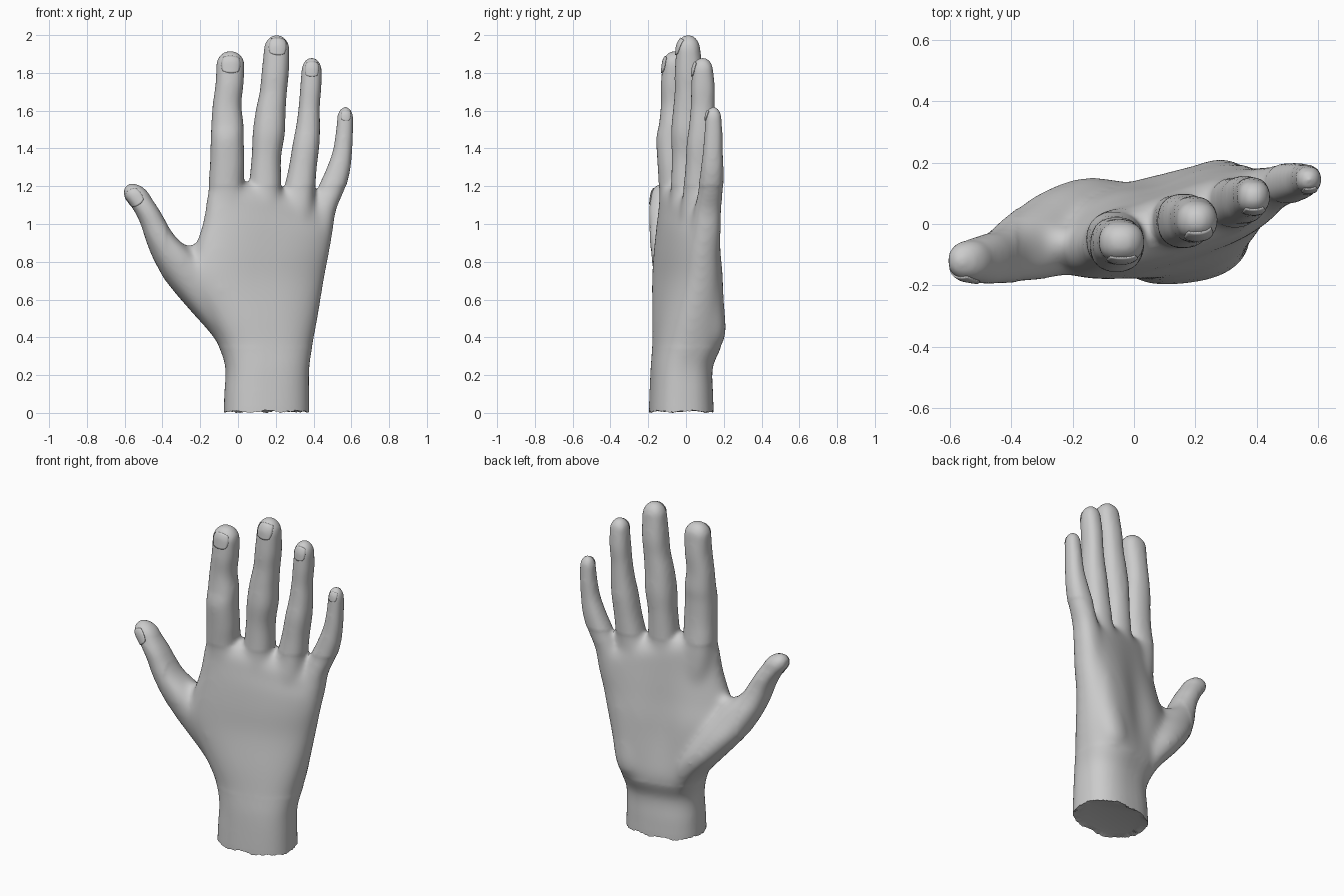
import bpy, bmesh, math, random
from mathutils import Vector
from mathutils.bvhtree import BVHTree

if "Cube" in bpy.data.objects:
    bpy.data.objects.remove(bpy.data.objects["Cube"])

random.seed(4)


def material(name, rgb):
    m = bpy.data.materials.new(name)
    m.diffuse_color = (*rgb, 1)
    m.use_nodes = True
    m.node_tree.nodes["Principled BSDF"].inputs["Base Color"].default_value = m.diffuse_color
    return m


grey = material("plain grey", (0.6, 0.6, 0.6))


def spline(secs, steps=5):
    """Catmull-Rom interpolation between cross-sections."""
    out = []
    for i in range(len(secs) - 1):
        p0, p1, p2 = secs[max(i - 1, 0)], secs[i], secs[i + 1]
        p3 = secs[min(i + 2, len(secs) - 1)]
        for s in range(steps):
            t = s / steps
            out.append([b + 0.5 * t * (c - a + t * (2*a - 5*b + 4*c - d + t * (3*(b - c) + d - a)))
                        for a, b, c, d in zip(p0, p1, p2, p3)])
    return out + [list(secs[-1])]


def loft(bm, secs, tip=0.0, lean=0.0, power=2.3, sides=40):
    """Sections are (x, y, z, half width, half depth, turn, slope)."""
    secs = spline([tuple(s) + (0,) * (7 - len(s)) for s in secs])
    last = secs[-1]
    for k in range(1, 7):                       # rounded end cap
        f = k / 6.5 * math.pi / 2
        secs.append([last[0] + lean * math.sin(f), last[1], last[2] + tip * math.sin(f),
                     last[3] * math.cos(f), last[4] * math.cos(f), last[5], last[6]])
    rings = []
    for x, y, z, a, b, turn, slope in secs:
        ring = []
        for i in range(sides):
            th = 2 * math.pi * i / sides
            c, s = math.cos(th), math.sin(th)
            u = a * math.copysign(abs(c) ** (2 / power), c)
            v = b * math.copysign(abs(s) ** (2 / power), s)
            dx = u * math.cos(turn) - v * math.sin(turn)
            dy = u * math.sin(turn) + v * math.cos(turn)
            ring.append(bm.verts.new((x + dx, y + dy, z + slope * dx)))
        rings.append(ring)
    for r, q in zip(rings, rings[1:]):
        for i in range(sides):
            j = (i + 1) % sides
            bm.faces.new((r[i], r[j], q[j], q[i]))
    bm.faces.new(rings[0][::-1])
    bm.faces.new(rings[-1])


bm = bmesh.new()
# wrist and palm
loft(bm, [(.15, -.025, -.08, .229, .172, .12), (.152, -.025, .1, .224, .165, .12),
          (.155, -.022, .24, .222, .16, .15), (.145, .005, .36, .25, .175, .2),
          (.125, .008, .5, .3, .168, .25), (.095, .006, .7, .37, .147, .28),
          (.125, .006, .85, .372, .13, .3), (.158, .012, .98, .358, .114, .32, -.1),
          (.17, .018, 1.07, .35, .1, .33, -.25)], tip=.13, power=2.5)
# heel of the palm below the little finger
loft(bm, [(.26, .07, .29, .05, .06), (.27, .085, .4, .1, .125), (.3, .088, .58, .11, .115),
          (.34, .092, .78, .1, .1), (.39, .1, .95, .07, .07)], tip=.1)
# thumb with its fleshy base
loft(bm, [(0, .01, .3, .06, .1), (-.055, .015, .42, .09, .13), (-.15, .01, .55, .11, .145),
          (-.24, -.022, .68, .13, .14), (-.305, -.055, .78, .125, .125),
          (-.36, -.078, .86, .108, .11), (-.41, -.097, .93, .083, .095),
          (-.445, -.108, 1.0, .071, .085), (-.482, -.115, 1.07, .068, .08),
          (-.53, -.12, 1.14, .07, .068)], tip=.075, lean=-.03)
# web between thumb and index finger
loft(bm, [(-.2, -.05, .65, .1, .09), (-.24, -.06, .78, .1, .075), (-.25, -.06, .84, .085, .05)], tip=.05)
# index finger
loft(bm, [(.0, -.03, .8, .1, .08), (-.045, -.045, 1.02, .1, .096), (-.062, -.05, 1.18, .094, .093),
          (-.057, -.062, 1.32, .091, .089), (-.057, -.068, 1.45, .087, .089),
          (-.056, -.06, 1.53, .085, .083), (-.058, -.058, 1.63, .076, .075),
          (-.045, -.058, 1.74, .074, .075), (-.04, -.058, 1.84, .075, .067)], tip=.077)
# middle finger
loft(bm, [(.11, .0, .8, .08, .08), (.13, .004, 1.02, .095, .096), (.143, .008, 1.2, .086, .088),
          (.15, .01, 1.35, .078, .085), (.163, .01, 1.48, .085, .089), (.173, .012, 1.6, .079, .081),
          (.187, .015, 1.7, .072, .075), (.197, .015, 1.8, .072, .075),
          (.205, .012, 1.92, .068, .064)], tip=.082)
# ring finger
loft(bm, [(.25, .045, .8, .07, .075), (.3, .058, 1.02, .092, .092), (.325, .068, 1.18, .083, .083),
          (.343, .075, 1.3, .074, .078), (.36, .08, 1.42, .071, .077), (.371, .085, 1.52, .063, .069),
          (.377, .088, 1.62, .056, .063), (.385, .09, 1.72, .056, .063),
          (.39, .088, 1.81, .054, .056)], tip=.072)
# little finger
loft(bm, [(.38, .09, .75, .07, .08), (.425, .105, .95, .075, .08), (.448, .115, 1.07, .072, .074),
          (.492, .13, 1.18, .074, .067), (.528, .138, 1.28, .065, .061), (.552, .142, 1.38, .052, .053),
          (.563, .145, 1.48, .046, .048), (.568, .145, 1.56, .043, .043)], tip=.062)

me = bpy.data.meshes.new("hand")
bm.to_mesh(me)
bm.free()
hand = bpy.data.objects.new("hand", me)
bpy.context.collection.objects.link(hand)
bpy.context.view_layer.objects.active = hand
hand.select_set(True)
rm = hand.modifiers.new("fuse", 'REMESH')
rm.mode, rm.voxel_size = 'VOXEL', 0.012
sm = hand.modifiers.new("soften", 'SMOOTH')
sm.factor, sm.iterations = 0.5, 8
bpy.ops.object.modifier_apply(modifier="fuse")
bpy.ops.object.modifier_apply(modifier="soften")

# hollow of the palm
bm = bmesh.new()
bm.from_mesh(hand.data)
for v in bm.verts:
    if v.co.y > 0:
        d = ((v.co.x - .08) / .11) ** 2 + ((v.co.z - .66) / .28) ** 2
        v.co.y -= .03 * math.exp(-d)
# blend the finger roots and the thumb base into the palm
blend = [v for v in bm.verts if .35 < v.co.z < 1.2 and v.co.x > -.38]
for _ in range(22):
    bmesh.ops.smooth_vert(bm, verts=blend, factor=.5, use_axis_x=True, use_axis_y=True, use_axis_z=True)
# rough cut at the wrist
geom = bm.verts[:] + bm.edges[:] + bm.faces[:]
bmesh.ops.bisect_plane(bm, geom=geom, plane_co=(0, 0, .02), plane_no=(0, 0, 1), clear_inner=True)
rim = [e for e in bm.edges if e.is_boundary]
rim_verts = {v for e in rim for v in e.verts}
for v in rim_verts:
    ang = math.atan2(v.co.y + .02, v.co.x - .15)
    v.co.z = .01 + .004 * math.sin(7 * ang) + random.uniform(-.004, .004)
low = min(v.co.z for v in rim_verts)
for v in rim_verts:
    v.co.z -= low
new = bmesh.ops.extrude_edge_only(bm, edges=rim)["geom"]
inner = [g for g in new if isinstance(g, bmesh.types.BMVert)]
for v in inner:
    v.co = Vector((.15 + (v.co.x - .15) * .85, -.02 + (v.co.y + .02) * .85, .015))
bmesh.ops.contextual_create(bm, geom=[g for g in new if isinstance(g, bmesh.types.BMEdge)])
bmesh.ops.recalc_face_normals(bm, faces=bm.faces)
bm.to_mesh(hand.data)
tree = BVHTree.FromBMesh(bm)
bm.free()
hand.data.materials.clear()
hand.data.materials.append(grey)
bpy.ops.object.shade_smooth_by_angle(angle=math.radians(40))


def nail(name, x, z, w, h, turn):
    """Rounded plate laid on the back of a fingertip."""
    b = bmesh.new()
    bmesh.ops.create_grid(b, x_segments=10, y_segments=10, size=1)
    for v in b.verts:
        u, t = v.co.x, v.co.y
        px = u * math.sqrt(1 - t * t * .35) * w
        pz = t * math.sqrt(1 - u * u * .35) * h
        qx = x + px * math.cos(turn) - pz * math.sin(turn)
        qz = z + px * math.sin(turn) + pz * math.cos(turn)
        hit = tree.ray_cast(Vector((qx, -1, qz)), Vector((0, 1, 0)))[0]
        if hit is None:
            hit = tree.find_nearest(Vector((qx, -.12, qz)))[0]
        v.co = hit - Vector((0, .003, 0))
    for f in b.faces:
        f.normal_update()
        if f.normal.y > 0:
            f.normal_flip()
    m = bpy.data.meshes.new(name)
    b.to_mesh(m)
    b.free()
    ob = bpy.data.objects.new(name, m)
    bpy.context.collection.objects.link(ob)
    m.materials.append(grey)
    s = ob.modifiers.new("thickness", 'SOLIDIFY')
    s.thickness, s.offset = .005, 0
    bpy.ops.object.select_all(action='DESELECT')
    ob.select_set(True)
    bpy.context.view_layer.objects.active = ob
    bpy.ops.object.shade_smooth_by_angle(angle=math.radians(40))


nail("thumb_nail", -.55, 1.14, .042, .046, .6)
nail("index_nail", -.038, 1.845, .05, .045, -.05)
nail("middle_nail", .21, 1.94, .046, .045, -.08)
nail("ring_nail", .391, 1.82, .036, .04, -.05)
nail("little_nail", .571, 1.575, .025, .028, -.1)
